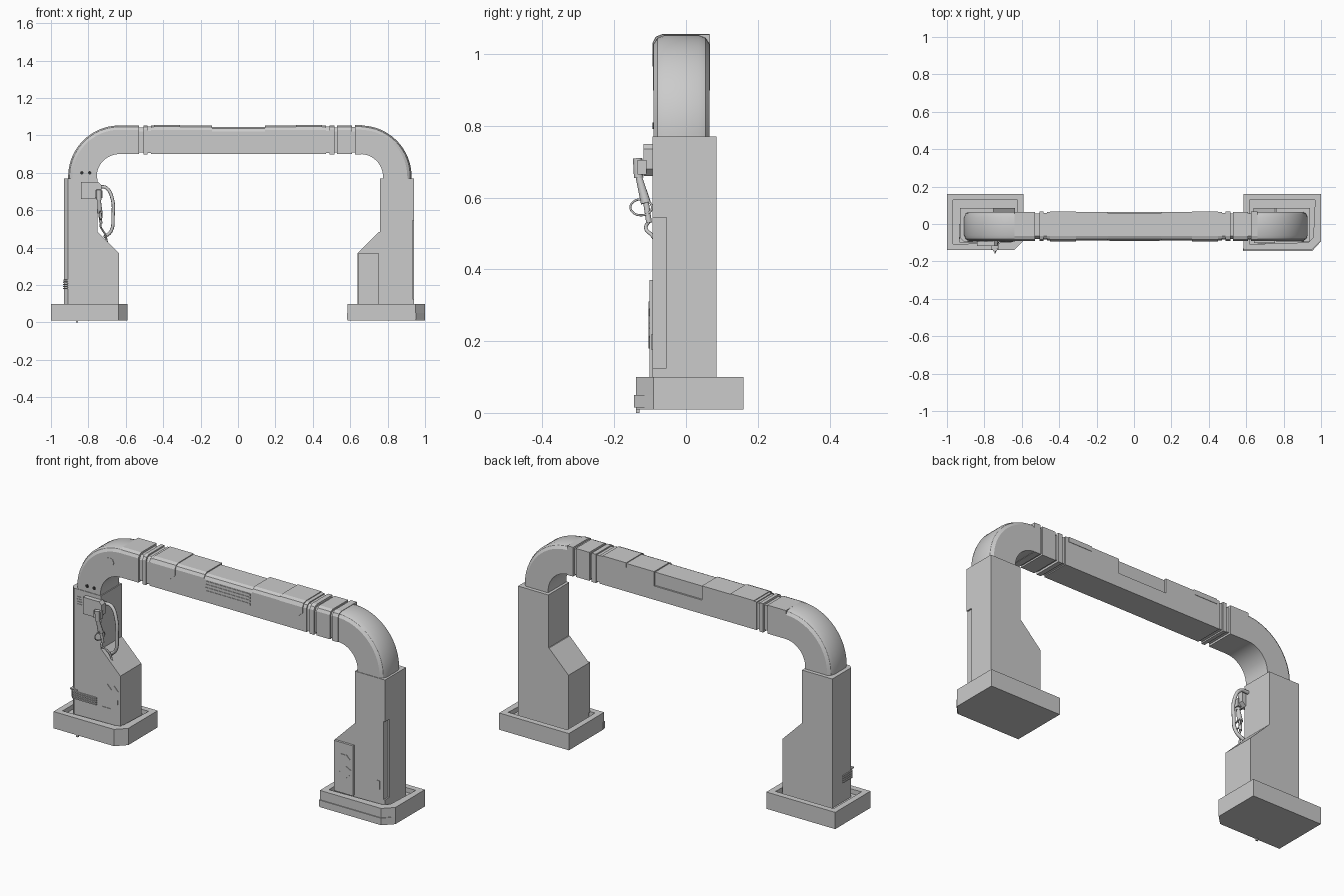
import bpy, bmesh, math
from mathutils import Vector

if "Cube" in bpy.data.objects:
    bpy.data.objects.remove(bpy.data.objects["Cube"])


def finish(bm, name, smooth=False):
    bmesh.ops.recalc_face_normals(bm, faces=bm.faces)
    me = bpy.data.meshes.new(name)
    bm.to_mesh(me)
    bm.free()
    ob = bpy.data.objects.new(name, me)
    bpy.context.collection.objects.link(ob)
    if smooth:
        bpy.ops.object.select_all(action='DESELECT')
        ob.select_set(True)
        bpy.context.view_layer.objects.active = ob
        bpy.ops.object.shade_smooth_by_angle(angle=math.radians(30))
    return ob


def prism(name, pts, axis, a, b, sx=1):
    """Extrude a 2D outline along an axis from a to b; sx=-1 mirrors in x."""
    put = {'x': lambda p, t: (t * sx, p[0], p[1]),
           'y': lambda p, t: (p[0] * sx, t, p[1]),
           'z': lambda p, t: (p[0] * sx, p[1], t)}[axis]
    bm = bmesh.new()
    lo = [bm.verts.new(put(p, a)) for p in pts]
    hi = [bm.verts.new(put(p, b)) for p in pts]
    bm.faces.new(lo)
    bm.faces.new(hi)
    n = len(pts)
    for i in range(n):
        bm.faces.new((lo[i], lo[(i + 1) % n], hi[(i + 1) % n], hi[i]))
    return finish(bm, name)


def box(name, x0, x1, y0, y1, z0, z1):
    return prism(name, [(x0, y0), (x1, y0), (x1, y1), (x0, y1)], 'z', z0, z1)


def rod(name, p, q, r1, r2=None, sides=16):
    p, q = Vector(p), Vector(q)
    bm = bmesh.new()
    bmesh.ops.create_cone(bm, cap_ends=True, segments=sides, radius1=r1,
                          radius2=r1 if r2 is None else r2, depth=(q - p).length)
    rot = (q - p).to_track_quat('Z', 'Y').to_matrix()
    bmesh.ops.rotate(bm, verts=bm.verts, matrix=rot)
    bmesh.ops.translate(bm, verts=bm.verts, vec=(p + q) / 2)
    return finish(bm, name, True)


def tube(name, pts, r, cyclic=False):
    cu = bpy.data.curves.new(name, 'CURVE')
    cu.dimensions = '3D'
    cu.bevel_depth, cu.bevel_resolution, cu.resolution_u = r, 2, 6
    cu.use_fill_caps = True
    sp = cu.splines.new('BEZIER')
    sp.bezier_points.add(len(pts) - 1)
    for bp, p in zip(sp.bezier_points, pts):
        bp.co = p
        bp.handle_left_type = bp.handle_right_type = 'AUTO'
    sp.use_cyclic_u = cyclic
    ob = bpy.data.objects.new(name, cu)
    bpy.context.collection.objects.link(ob)
    bpy.ops.object.select_all(action='DESELECT')
    ob.select_set(True)
    bpy.context.view_layer.objects.active = ob
    bpy.ops.object.convert(target='MESH')


def base(name, x0, x1):
    """Plinth with one chamfered front corner and a sunken top."""
    c = 0.05
    ob = prism(name, [(x0, -0.14), (x1 - c, -0.14), (x1, -0.14 + c),
                      (x1, 0.16), (x0, 0.16)], 'z', 0.01, 0.1)
    bm = bmesh.new()
    bm.from_mesh(ob.data)
    bm.normal_update()
    top = [f for f in bm.faces if f.normal.z > 0.9]
    bmesh.ops.inset_region(bm, faces=top, thickness=0.045)
    ring = bmesh.ops.extrude_face_region(bm, geom=top)
    bmesh.ops.delete(bm, geom=top, context='FACES')
    bmesh.ops.translate(bm, vec=(0, 0, -0.025),
                        verts=[g for g in ring['geom'] if isinstance(g, bmesh.types.BMVert)])
    bmesh.ops.recalc_face_normals(bm, faces=bm.faces)
    bm.to_mesh(ob.data)
    bm.free()


def elbow(name, sx, cx):
    """Quarter bend with softened outer edges, run down into the post."""
    sec = [(0.12, -0.09), (0.12, 0.065), (0.25, 0.065), (0.265, 0.055), (0.273, 0.035),
           (0.273, -0.06), (0.265, -0.08), (0.25, -0.09)]
    n = 20
    bm = bmesh.new()
    rings = []
    for k in range(n + 2):
        t = math.pi / 2 * min(k, n) / n
        dz = -0.04 if k > n else 0
        rings.append([bm.verts.new((sx * (cx + r * math.sin(t)), y, 0.78 + r * math.cos(t) + dz))
                      for r, y in sec])
    for a, b in zip(rings, rings[1:]):
        for i in range(len(sec)):
            j = (i + 1) % len(sec)
            bm.faces.new((a[i], a[j], b[j], b[i]))
    bm.faces.new(rings[0])
    bm.faces.new(rings[-1])
    finish(bm, name, True)


# Plinths, right one with a lower front bumper
base("left_base", -1.0, -0.59)
base("right_base", 0.585, 1.0)
prism("right_base_bumper", [(0.583, -0.145), (0.952, -0.145), (1.0, -0.092), (0.95, -0.09),
                            (0.583, -0.13)], 'z', 0.015, 0.05)
box("left_foot_pin", -0.865, -0.855, -0.14, -0.13, 0, 0.02)

# Posts: left with chamfered front corner, right with a shallow corner recess
prism("left_post", [(-0.93, 0.085), (-0.93, -0.075), (-0.91, -0.093), (-0.75, -0.093),
                    (-0.75, 0.085)], 'z', 0.07, 0.77)
full = [(0.76, -0.093), (0.94, -0.093), (0.94, 0.085), (0.76, 0.085)]
cut = [(0.76, -0.093), (0.932, -0.093), (0.932, -0.055), (0.94, -0.055), (0.94, 0.085), (0.76, 0.085)]
prism("right_post_bottom", full, 'z', 0.07, 0.125)
prism("right_post_middle", cut, 'z', 0.125, 0.545)
prism("right_post_top", full, 'z', 0.545, 0.77)

# Sloped side housings
prism("left_housing", [(-0.78, 0.07), (-0.635, 0.07), (-0.635, 0.37), (-0.75, 0.485), (-0.78, 0.485)],
      'y', -0.093, 0.085)
prism("right_housing", [(0.78, 0.07), (0.64, 0.07), (0.64, 0.37), (0.755, 0.485), (0.78, 0.485)],
      'y', -0.09, 0.085)
box("right_housing_door", 0.642, 0.755, -0.102, -0.08, 0.1, 0.37)
prism("right_housing_badge", [(0.66, 0.18), (0.71, 0.18), (0.745, 0.215), (0.745, 0.235), (0.715, 0.25),
      (0.715, 0.27), (0.74, 0.29), (0.72, 0.31), (0.685, 0.31), (0.68, 0.29), (0.7, 0.27),
      (0.7, 0.23), (0.66, 0.2)], 'y', -0.105, -0.09)
box("right_post_slot", 0.895, 0.91, -0.096, -0.08, 0.175, 0.22)

# Elbows and beam
elbow("left_elbow", -1, 0.635)
elbow("right_elbow", 1, 0.655)


def beam(name, x0, x1, i=0.0):
    prism(name, [(-0.09 + i, 0.9 + i), (0.065 - i, 0.9 + i), (0.065 - i, 1.053 - i),
                 (-0.065, 1.053 - i), (-0.082 + i, 1.045 - i), (-0.09 + i, 1.03 - i)], 'x', x0, x1)


for k, (x0, x1, i) in enumerate([
        (-0.64, -0.53, 0), (-0.53, -0.505, 0.01), (-0.505, -0.485, -0.001), (-0.485, -0.465, 0.006),
        (-0.465, -0.14, 0.001), (0.145, 0.47, 0.001), (0.47, 0.49, 0.006), (0.49, 0.515, -0.001),
        (0.515, 0.53, 0.01), (0.53, 0.61, 0), (0.61, 0.625, 0.008), (0.625, 0.66, -0.002)]):
    beam("beam_section_%d" % k, x0, x1, i)
prism("beam_centre", [(-0.088, 0.901), (0.064, 0.901), (0.064, 0.975), (0.055, 0.975), (0.055, 1.046),
                      (-0.065, 1.046), (-0.08, 1.038), (-0.088, 1.022)], 'x', -0.14, 0.145)
for k in range(4):
    z = 0.955 + 0.017 * k
    box("beam_slat_%d" % k, -0.13, 0.135, -0.0905, -0.08, z, z + 0.01)

# Panels clipped over the beam front and top
for sx, side in ((-1, "left"), (1, "right")):
    prism(side + "_beam_clip", [(0.31, 1.03), (0.31, 0.997), (0.345, 0.965), (0.41, 0.965),
                                (0.45, 1.0), (0.45, 1.03)], 'y', -0.094, -0.08, sx)
    prism(side + "_beam_clip_top", [(-0.094, 1.03), (-0.084, 1.049), (-0.065, 1.056), (0.066, 1.056),
                                    (0.066, 1.03)], 'x', 0.31, 0.45, sx)

# Left elbow bolts and octagonal cap
dark = bpy.data.materials.new("dark_bolt")
dark.diffuse_color = (0.03, 0.03, 0.03, 1)
dark.use_nodes = True
dark.node_tree.nodes["Principled BSDF"].inputs["Base Color"].default_value = dark.diffuse_color
for k, x in enumerate((-0.835, -0.793)):
    rod("elbow_bolt_%d" % k, (x, -0.08, 0.8), (x, -0.093, 0.8), 0.009).data.materials.append(dark)
rod("elbow_cap", (-0.7, -0.08, 0.965), (-0.7, -0.092, 0.965), 0.025, sides=8)

# Left post vents and trim
for k in range(4):
    z = 0.178 + 0.011 * k
    prism("post_vent_%d" % k, [(-0.935, 0.0), (-0.935, -0.08), (-0.915, -0.1), (-0.775, -0.1),
                               (-0.775, -0.085), (-0.9, -0.085), (-0.92, 0.0)], 'z', z, z + 0.007)
    box("post_louvre_%d" % k, -0.89, -0.862, -0.096, -0.08, 0.687 + 0.013 * k, 0.693 + 0.013 * k)
box("post_vent_lip", -0.932, -0.89, -0.098, -0.07, 0.223, 0.229)
prism("left_housing_trim", [(-0.74, 0.175), (-0.69, 0.175), (-0.65, 0.21), (-0.65, 0.235),
                            (-0.655, 0.235), (-0.655, 0.212), (-0.692, 0.18), (-0.74, 0.18)],
      'y', -0.096, -0.085)
for k, x in enumerate((-0.715, -0.675)):
    prism("left_housing_dash_%d" % k, [(x, 0.305), (x + 0.025, 0.28), (x + 0.029, 0.282),
                                       (x + 0.004, 0.308)], 'y', -0.096, -0.085)

# Handset holder, handset, guard ring and hose
prism("handset_holder", [(-0.84, 0.66), (-0.75, 0.66), (-0.73, 0.68), (-0.73, 0.735), (-0.745, 0.75),
                         (-0.84, 0.75)], 'y', -0.118, -0.085)
box("holder_cradle", -0.765, -0.725, -0.135, -0.11, 0.665, 0.705)
rod("handset_head", (-0.743, -0.135, 0.71), (-0.743, -0.132, 0.655), 0.013)
rod("handset_grip", (-0.743, -0.132, 0.66), (-0.738, -0.112, 0.585), 0.009, 0.014)
rod("handset_tail", (-0.738, -0.112, 0.59), (-0.733, -0.103, 0.53), 0.008)
tube("handset_guard", [(-0.735 + 0.008 * math.cos(a), -0.125 + 0.03 * math.cos(a),
                        0.573 + 0.022 * math.sin(a)) for a in [math.pi * k / 4 for k in range(8)]],
     0.003, True)
tube("handset_cord", [(-0.733, -0.103, 0.535), (-0.735, -0.112, 0.515), (-0.725, -0.095, 0.495),
                      (-0.71, -0.08, 0.47), (-0.7, -0.07, 0.43)], 0.005)
tube("supply_hose", [(-0.75, -0.07, 0.725), (-0.705, -0.07, 0.72), (-0.672, -0.075, 0.66),
                     (-0.668, -0.075, 0.57), (-0.678, -0.07, 0.49), (-0.715, -0.06, 0.455)], 0.009)
